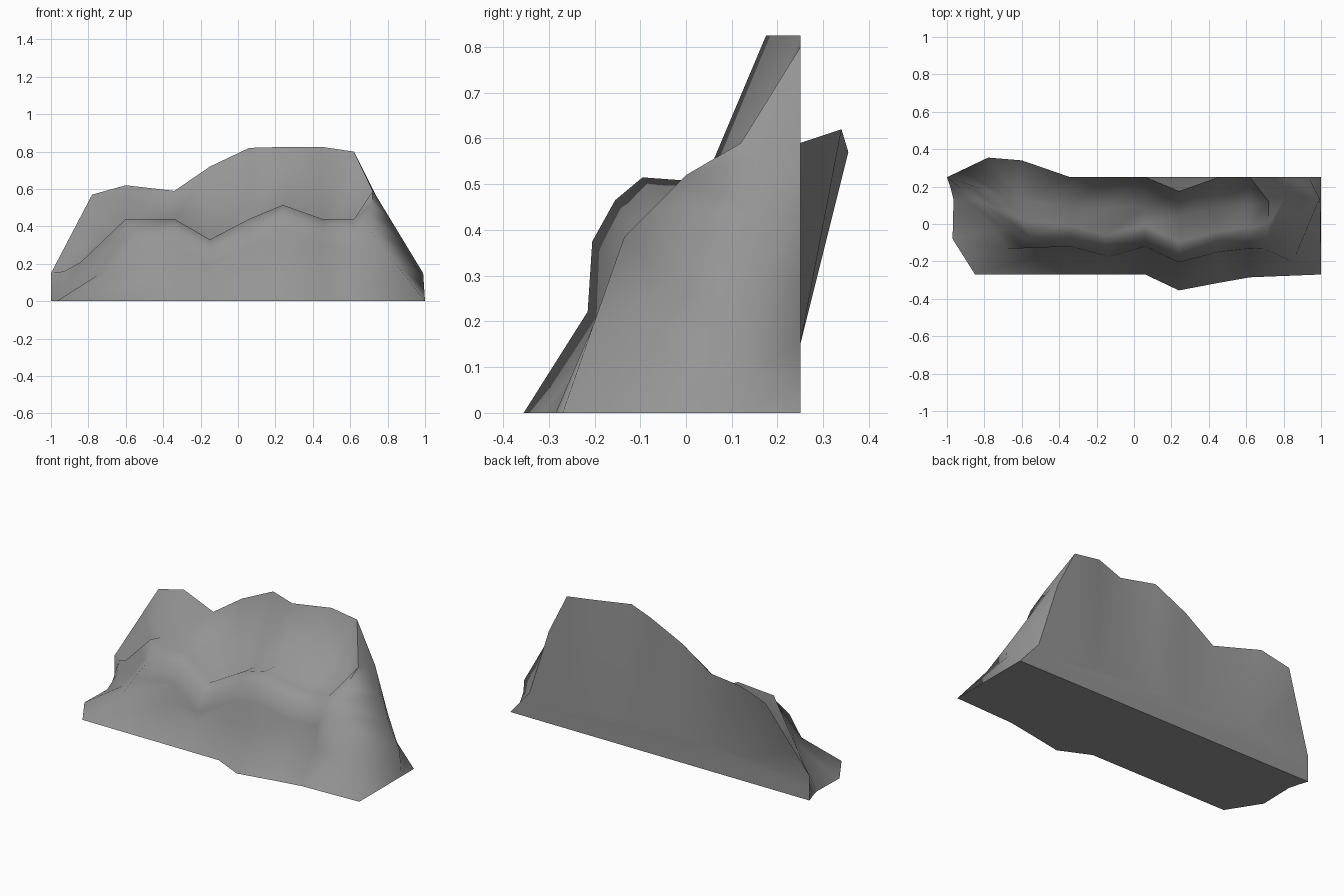
import bpy
import bmesh
from math import radians
from mathutils import Vector

default_cube = bpy.data.objects.get("Cube")
if default_cube:
    bpy.data.objects.remove(default_cube, do_unlink=True)

BACK = 0.25
PLINTH = 0.15  # height of the flat strip along the bottom of the back
ROWS = 7  # foot, mid face, edge, roll, lip, ledge back, crest


def section(x, foot, face, ledge, height, crest_y, crest_z):
    """One slice through the cliff, from the front foot up to the crest."""
    return [Vector((x, y, z)) for y, z in (
        (foot, 0),
        (face, height * 0.43),
        (face + 0.01, height - 0.14),
        (face + 0.06, height - 0.05),
        (face + 0.12, height),
        (ledge, height - 0.01),
        (crest_y, crest_z))]


def ridge(keys):
    """A slice given by key points; each key is (row, x, y, z)."""
    points = []
    for row in range(ROWS):
        low = max(k for k in keys if k[0] <= row)
        high = min(k for k in keys if k[0] >= row)
        t = (row - low[0]) / max(high[0] - low[0], 1)
        points.append(Vector(low[1:]).lerp(Vector(high[1:]), t))
    return points


# Middle of the cliff, from the low end to the high end
middle = [
    section(-0.34, -0.27, -0.13, 0.09, 0.44, BACK, 0.59),
    section(-0.15, -0.27, -0.18, 0.09, 0.33, BACK, 0.72),
    section(0.06, -0.27, -0.13, 0.09, 0.44, BACK, 0.82),
    section(0.24, -0.355, -0.215, 0.04, 0.515, 0.175, 0.825),
    section(0.45, -0.315, -0.16, 0.09, 0.44, BACK, 0.825),
    section(0.62, -0.285, -0.14, 0.1, 0.44, BACK, 0.8),
]

# Ridges and a gully fanning out round the low end
low_peak = (6, -0.6, 0.34, 0.62)
low_dip = (5, -0.61, 0.13, 0.41)
low_shoulder = (4, -0.6, 0.02, 0.44)
low_end = [
    ridge([(0, -1, BACK, 0), (2, -1, BACK, PLINTH),
           (5, -0.78, 0.355, 0.57), low_peak]),
    ridge([(0, -0.98, 0.19, 0), (1, -0.93, 0.19, 0.16),
           (2, -0.87, 0.2, 0.165), low_dip, low_peak]),
    ridge([(0, -0.965, 0.13, 0), (2, -0.84, 0.13, 0.21),
           low_shoulder, low_dip, low_peak]),
    ridge([(0, -0.97, -0.08, 0), (1, -0.75, -0.03, 0.14),
           (3, -0.61, -0.03, 0.33), low_shoulder, low_dip, low_peak]),
    ridge([(0, -0.85, -0.27, 0), (1, -0.68, -0.13, 0.15),
           (2, -0.6, -0.13, 0.27), (3, -0.55, -0.07, 0.36),
           low_shoulder, low_dip, low_peak]),
]

# Ridges fanning out round the high end
high_peak = (6, 0.62, BACK, 0.8)
high_end = [
    ridge([(0, 1, -0.27, 0), (2, 0.7, -0.135, 0.385),
           (4, 0.72, 0, 0.52), (5, 0.72, 0.12, 0.59), high_peak]),
    ridge([(0, 1, 0.13, 0), (2, 0.99, 0.13, 0.15),
           (5, 0.735, 0.18, 0.57), high_peak]),
    ridge([(0, 1, BACK, 0), (2, 0.87, BACK, PLINTH),
           (5, 0.74, BACK, 0.56), high_peak]),
]

bm = bmesh.new()
columns = [[bm.verts.new(p) for p in col]
           for col in low_end + middle + high_end]

# Front, ledge and end surfaces
for a, b in zip(columns, columns[1:]):
    for row in range(ROWS - 1):
        bm.faces.new((a[row], b[row], b[row + 1], a[row + 1]))

# Back wall under the crest, standing on a flat strip
low_edge, high_edge = columns[0], columns[-1]
crest = columns[len(low_end) - 1:-len(high_end)]
wall = [bm.verts.new((col[-1].co.x, BACK, PLINTH)) for col in crest]
for i in range(len(wall) - 1):
    bm.faces.new((wall[i + 1], wall[i], crest[i][-1], crest[i + 1][-1]))
for hub, edge in ((wall[0], low_edge), (wall[-1], high_edge)):
    for lower, upper in zip(edge[2:], edge[3:]):
        bm.faces.new((hub, lower, upper))
bm.faces.new(low_edge[:3] + wall + high_edge[2::-1])

# Flat underside
bm.faces.new([col[0] for col in columns])

# Keep the outline of the back crisp
for edge in (low_edge, high_edge):
    for pair in zip(edge, edge[1:]):
        bm.edges.get(pair).smooth = False

bmesh.ops.remove_doubles(bm, verts=bm.verts[:], dist=0.001)
bmesh.ops.dissolve_degenerate(bm, edges=bm.edges[:], dist=0.0005)
bmesh.ops.recalc_face_normals(bm, faces=bm.faces[:])

mesh = bpy.data.meshes.new("cliff_rock")
bm.to_mesh(mesh)
bm.free()
rock = bpy.data.objects.new("cliff_rock", mesh)
bpy.context.collection.objects.link(rock)

# Plain grey stone
stone = bpy.data.materials.new("grey_stone")
stone.use_nodes = True
colour = (0.3, 0.3, 0.3, 1)
stone.diffuse_color = colour
shader = stone.node_tree.nodes["Principled BSDF"]
shader.inputs["Base Color"].default_value = colour
shader.inputs["Roughness"].default_value = 0.9
mesh.materials.append(stone)

bpy.ops.object.select_all(action='DESELECT')
rock.select_set(True)
bpy.context.view_layer.objects.active = rock
bpy.ops.object.shade_smooth_by_angle(angle=radians(82))
